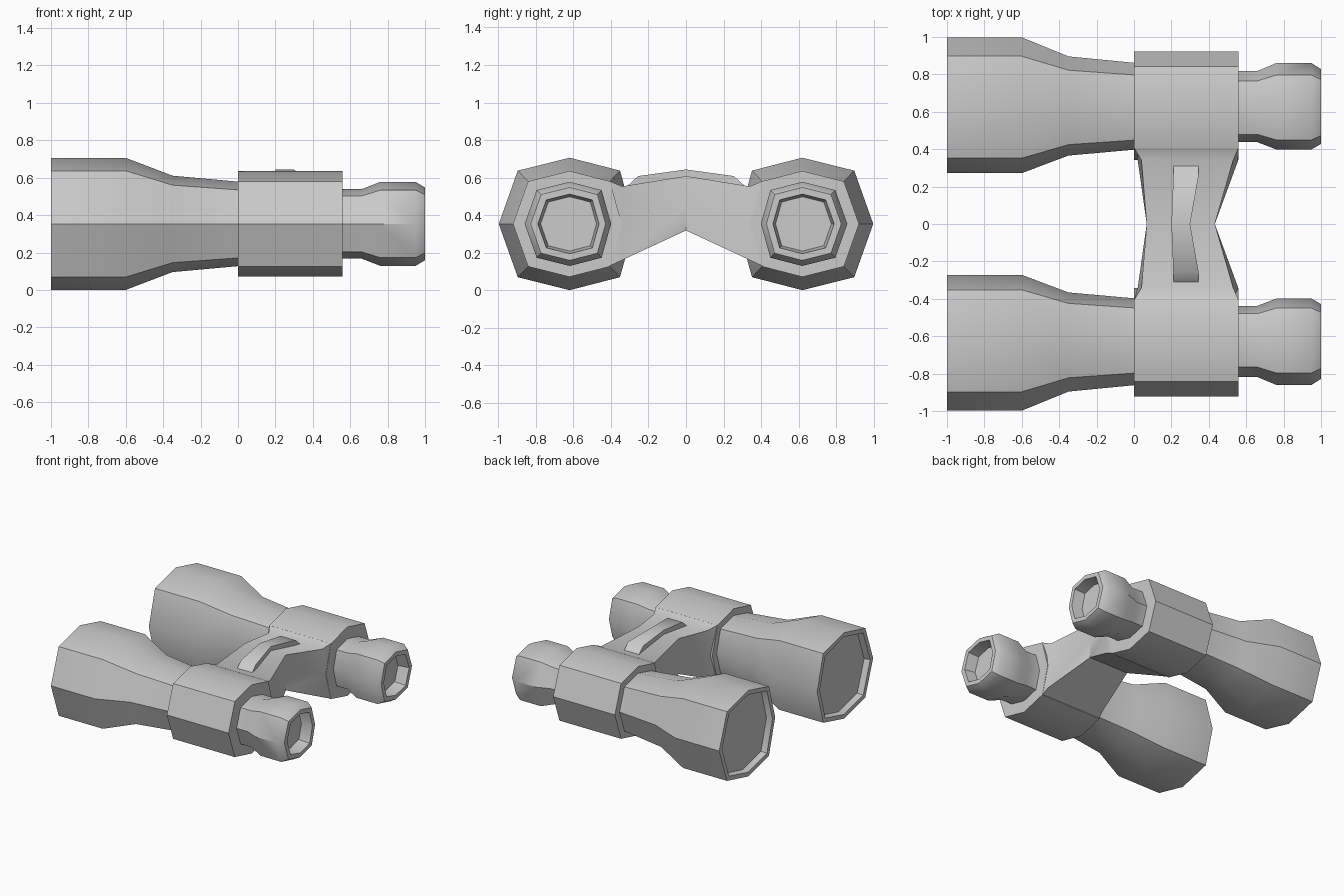
import bpy, bmesh

if "Cube" in bpy.data.objects:
    bpy.data.objects.remove(bpy.data.objects["Cube"])


def loft(name, rings, cap=True):
    """Skin a list of equal-length point rings into one object."""
    bm = bmesh.new()
    rows = [[bm.verts.new(p) for p in r] for r in rings]
    n = len(rows[0])
    for a, b in zip(rows, rows[1:]):
        for i in range(n):
            j = (i + 1) % n
            bm.faces.new((a[i], a[j], b[j], b[i]))
    if cap:
        bm.faces.new(rows[0][::-1])
        bm.faces.new(rows[-1])
    bmesh.ops.recalc_face_normals(bm, faces=bm.faces)
    me = bpy.data.meshes.new(name)
    bm.to_mesh(me)
    bm.free()
    ob = bpy.data.objects.new(name, me)
    bpy.context.collection.objects.link(ob)
    bpy.context.view_layer.objects.active = ob
    ob.select_set(True)
    bpy.ops.object.shade_smooth_by_angle(angle=0.62)
    ob.select_set(False)
    return ob


# Squarish octagon section of a barrel (outward y offset, z offset)
SECTION = [(0, .353), (.277, .284), (.378, 0), (.277, -.284),
           (0, -.353), (-.268, -.284), (-.348, 0), (-.268, .284)]

# (x, section scale) from recessed front lens to recessed eyepiece lens
PROFILE = [(-.95, .88), (-1, .90), (-1, 1), (-.6, 1), (-.35, .73), (0, .64),
           (0, .80), (.56, .80), (.56, .525), (.66, .525), (.76, .635),
           (.95, .635), (1, .55), (1, .45), (.91, .41)]

# Two barrels with lens recesses
for side, label in ((1, "left"), (-1, "right")):
    loft("barrel_" + label,
         [[(x, side * (.62 + s * dy), .353 + s * dz) for dy, dz in SECTION]
          for x, s in PROFILE])

# Waisted bridge: y, top x range, lower x range, z of top / middle / bottom
half = [(.405, .002, .558, .002, .558, .58, .355, .13),
        (.34, .04, .53, .02, .557, .553, .36, .16)]
waist = (0, .068, .432, .068, .432, .608, .453, .318)
stations = half + [waist] + [(-h[0],) + h[1:] for h in half[::-1]]
loft("bridge",
     [[(a, y, zt), (b, y, zt), (d, y, zm), (d, y, zb), (c, y, zb), (c, y, zm)]
      for y, a, b, c, d, zt, zm, zb in stations], cap=False)

# Raised strap along the top of the bridge
strap = [(-.315, .21, .345, .553), (-.255, .21, .345, .608), (0, .20, .30, .643),
         (.255, .21, .345, .608), (.315, .21, .345, .553)]
loft("bridge_strap",
     [[(a, y, z), (b, y, z), (b, y, z - .06), (a, y, z - .06)]
      for y, a, b, z in strap])
